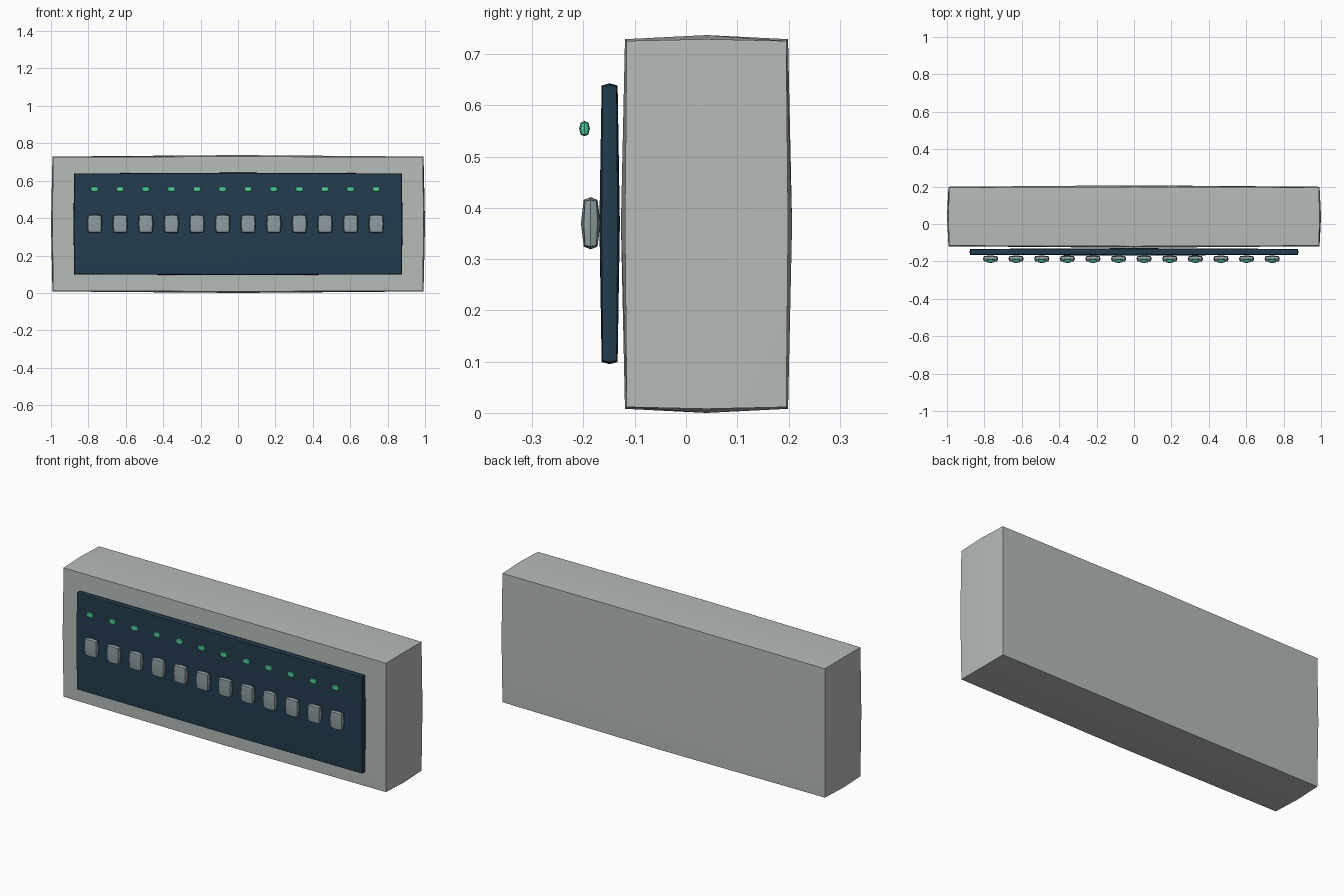
import bpy, bmesh, math
from mathutils import Vector

if "Cube" in bpy.data.objects:
    bpy.data.objects.remove(bpy.data.objects["Cube"])


def srgb(r, g, b):
    def lin(c):
        c /= 255
        return c / 12.92 if c <= 0.04045 else ((c + 0.055) / 1.055) ** 2.4
    return (lin(r), lin(g), lin(b), 1)


def material(name, rgb):
    m = bpy.data.materials.new(name)
    m.diffuse_color = srgb(*rgb)
    m.use_nodes = True
    m.node_tree.nodes["Principled BSDF"].inputs["Base Color"].default_value = m.diffuse_color
    return m


GREY = material("pale_grey_case", (182, 188, 184))
NAVY = material("dark_navy_panel", (35, 60, 78))
STEEL = material("steel_grey_key", (142, 157, 161))
GREEN = material("green_lamp", (78, 200, 152))


def pillow_box(name, centre, half, r, mat):
    """Low-poly rounded box: a 3x3 grid per side, pulled in to radius r at the rims."""
    bm = bmesh.new()
    bmesh.ops.create_cube(bm, size=2)
    bmesh.ops.subdivide_edges(bm, edges=bm.edges[:], cuts=1, use_grid_fill=True)
    for v in bm.verts:
        p = Vector([round(c) * h for c, h in zip(v.co, half)])
        inner = Vector([max(-(h - r), min(h - r, c)) for c, h in zip(p, half)])
        v.co = inner + (p - inner).normalized() * r
    bmesh.ops.recalc_face_normals(bm, faces=bm.faces[:])
    me = bpy.data.meshes.new(name)
    bm.to_mesh(me)
    bm.free()
    me.materials.append(mat)
    ob = bpy.data.objects.new(name, me)
    ob.location = centre
    bpy.context.collection.objects.link(ob)
    ob.select_set(True)
    bpy.context.view_layer.objects.active = ob
    return ob


# Case and front panel
pillow_box("case", (0, 0.04, 0.3685), (1.0, 0.167, 0.3685), 0.027, GREY)
pillow_box("front_panel", (0, -0.149, 0.369), (0.88, 0.02, 0.274), 0.015, NAVY)

# Row of twelve keys with a lamp above each
for i in range(12):
    x = -0.767 + i * 0.1369
    pillow_box(f"key_{i + 1}", (x, -0.186, 0.37), (0.041, 0.019, 0.051), 0.0188, STEEL)
    pillow_box(f"lamp_{i + 1}", (x, -0.198, 0.5545), (0.022, 0.0105, 0.0147), 0.0103, GREEN)

bpy.ops.object.shade_smooth_by_angle(angle=math.radians(35))
